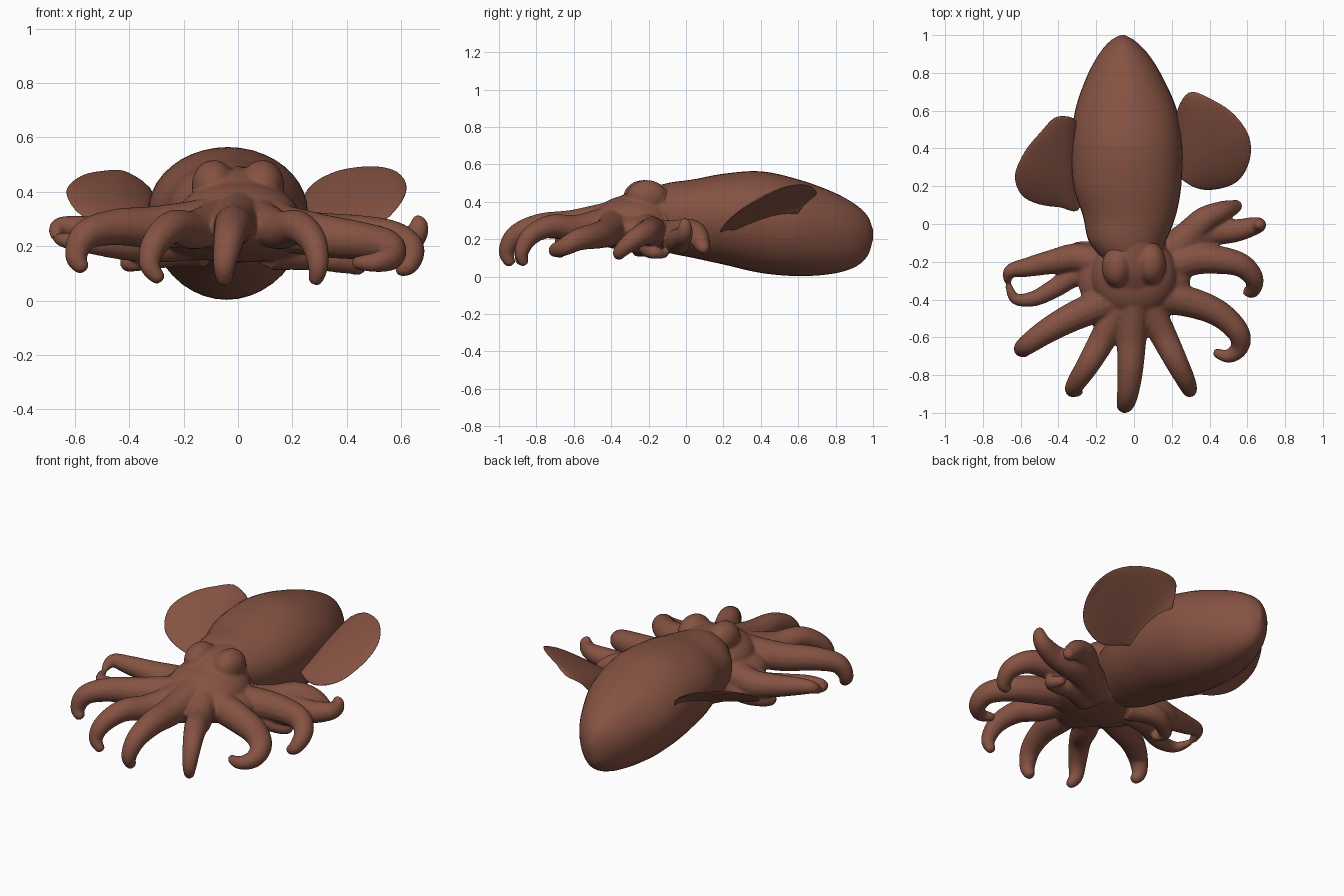
import bpy
import bmesh
import math
from mathutils import Vector

cube = bpy.data.objects.get("Cube")
if cube:
    bpy.data.objects.remove(cube, do_unlink=True)

skin = bpy.data.materials.new("reddish brown skin")
skin.use_nodes = True
SKIN_COLOUR = (0.235, 0.085, 0.055, 1)
skin.diffuse_color = SKIN_COLOUR
skin.node_tree.nodes["Principled BSDF"].inputs["Base Color"].default_value = SKIN_COLOUR


def spline(points, steps, closed=False):
    """Catmull-Rom curve through points of any dimension."""
    count = len(points)
    result = []
    for i in range(count if closed else count - 1):
        ids = [i - 1, i, i + 1, i + 2]
        ids = [k % count if closed else min(max(k, 0), count - 1) for k in ids]
        a, b, c, d = (points[k] for k in ids)
        for s in range(steps):
            t = s / steps
            result.append(tuple(
                0.5 * (2 * q + (r - p) * t + (2 * p - 5 * q + 4 * r - w) * t * t
                       + (3 * q - p - 3 * r + w) * t ** 3)
                for p, q, r, w in zip(a, b, c, d)))
    if not closed:
        result.append(tuple(points[-1]))
    return result


def skin_rings(bm, rings):
    """Bridge equal rings of coordinates and cap both ends."""
    loops = [[bm.verts.new(co) for co in ring] for ring in rings]
    sides = len(loops[0])
    for low, high in zip(loops, loops[1:]):
        for i in range(sides):
            j = (i + 1) % sides
            bm.faces.new((low[i], low[j], high[j], high[i]))
    bm.faces.new(loops[0][::-1])
    bm.faces.new(loops[-1])


def add_loft(bm, sections, sides=40, steps=6, waist=0.55):
    """Loft rounded sections: y, centre x, half width, top z, bottom z."""
    rings = []
    for y, cx, half, top, low in spline(sections, steps):
        mid = low + (top - low) * waist
        ring = []
        for i in range(sides):
            a = math.tau * i / sides
            height = top - mid if math.sin(a) > 0 else mid - low
            ring.append((cx + half * math.cos(a), y, mid + height * math.sin(a)))
        rings.append(ring)
    skin_rings(bm, rings)


def add_arm(bm, root, tip, *path):
    """Sweep a tapering round tube along a path."""
    points = [Vector(p) for p in spline(path, 8)]
    last = len(points) - 1
    rings = []
    side = None
    for i, p in enumerate(points):
        ahead = (points[min(i + 1, last)] - points[max(i - 1, 0)]).normalized()
        if side is None:
            side = ahead.cross(Vector((0, 0, 1)))
        side = (side - ahead * side.dot(ahead)).normalized()
        up = side.cross(ahead)
        t = i / last
        radius = tip + (root - tip) * (1 - t) ** 0.75
        if i == last:
            radius *= 0.4
        rings.append([p + radius * (side * math.cos(math.tau * k / 14)
                                    + up * math.sin(math.tau * k / 14)) for k in range(14)])
    skin_rings(bm, rings)


def add_ball(bm, centre, size):
    ball = bmesh.ops.create_uvsphere(bm, u_segments=32, v_segments=18, radius=1)["verts"]
    bmesh.ops.scale(bm, vec=size, verts=ball)
    bmesh.ops.translate(bm, vec=centre, verts=ball)


def finish(bm, name):
    bmesh.ops.recalc_face_normals(bm, faces=bm.faces)
    for face in bm.faces:
        face.smooth = True
    mesh = bpy.data.meshes.new(name)
    bm.to_mesh(mesh)
    bm.free()
    mesh.materials.append(skin)
    obj = bpy.data.objects.new(name, mesh)
    bpy.context.collection.objects.link(obj)
    return obj


# Mantle: long rounded bag, narrowing to the neck
bm = bmesh.new()
add_loft(bm, [
    (-0.22, -0.01, 0.12, 0.46, 0.18),
    (-0.1, -0.035, 0.2, 0.5, 0.13),
    (0.04, -0.025, 0.245, 0.52, 0.1),
    (0.2, -0.035, 0.285, 0.55, 0.065),
    (0.4, -0.038, 0.293, 0.563, 0.02),
    (0.6, -0.042, 0.27, 0.52, 0.003),
    (0.78, -0.05, 0.2, 0.455, 0.015),
    (0.9, -0.055, 0.13, 0.39, 0.05),
    (0.97, -0.06, 0.065, 0.325, 0.11),
    (1.0, -0.06, 0.01, 0.25, 0.2)])
finish(bm, "mantle")


# Fins: thin cupped paddles; the outer rim lifts well above the root line
def add_fin(name, outline, inner, front, rise, outward):
    bm = bmesh.new()
    edge = spline(outline, 5, closed=True)
    cx = sum(p[0] for p in edge) / len(edge)
    cy = sum(p[1] for p in edge) / len(edge)
    rings = []
    for i in range(25):
        a = math.pi * (i + 0.4) / 24.8
        k, lift = math.sin(a), 0.016 * math.cos(a)
        ring = []
        for px, py in edge:
            x, y = cx + (px - cx) * k, cy + (py - cy) * k
            u = min(max(outward * (x - inner) / 0.35, 0), 1)
            t = min(max((y - front) / 0.5, 0), 1)
            root = 0.21 + 0.15 * t
            rim = 0.21 + rise * t ** 0.65
            ring.append((x, y, root + (rim - root) * u ** 0.45 + 0.02 * u + lift))
        rings.append(ring)
    skin_rings(bm, rings)
    finish(bm, name)


add_fin("left_fin", [
    (0.22, 0.56), (0.29, 0.695), (0.41, 0.66), (0.53, 0.58), (0.61, 0.46),
    (0.61, 0.33), (0.54, 0.22), (0.4, 0.18), (0.29, 0.21), (0.22, 0.3)],
    0.23, 0.17, 0.31, 1)
add_fin("right_fin", [
    (-0.28, 0.5), (-0.4, 0.57), (-0.5, 0.48), (-0.58, 0.38), (-0.63, 0.26),
    (-0.6, 0.16), (-0.52, 0.11), (-0.4, 0.09), (-0.28, 0.1)],
    -0.3, 0.06, 0.325, -1)

# Head sloping down into the crown of arms
bm = bmesh.new()
add_loft(bm, [
    (0.02, -0.02, 0.17, 0.49, 0.17),
    (-0.12, 0, 0.165, 0.495, 0.15),
    (-0.25, 0, 0.165, 0.48, 0.14),
    (-0.36, 0, 0.18, 0.425, 0.15),
    (-0.48, 0, 0.16, 0.36, 0.17),
    (-0.58, -0.01, 0.08, 0.32, 0.2)], waist=0.4)
add_ball(bm, (0, -0.29, 0.25), (0.3, 0.24, 0.11))
add_ball(bm, (0, -0.27, 0.31), (0.225, 0.22, 0.13))

# Eye bulges, sunk into the head
for x, y in ((-0.09, -0.225), (0.09, -0.21)):
    add_ball(bm, (x, y, 0.425), (0.08, 0.11, 0.092))

# Front arms, arching forward and hooking down
add_arm(bm, 0.09, 0.022, (0, -0.38, 0.32), (-0.012, -0.6, 0.28), (-0.02, -0.78, 0.27),
        (-0.035, -0.91, 0.22), (-0.05, -0.96, 0.13), (-0.05, -0.93, 0.06))
add_arm(bm, 0.082, 0.02, (-0.05, -0.4, 0.3), (-0.16, -0.6, 0.26), (-0.24, -0.74, 0.27),
        (-0.305, -0.84, 0.21), (-0.325, -0.88, 0.13), (-0.28, -0.885, 0.07))
add_arm(bm, 0.082, 0.02, (0.06, -0.4, 0.3), (0.15, -0.58, 0.26), (0.22, -0.72, 0.27),
        (0.275, -0.83, 0.22), (0.295, -0.88, 0.13), (0.28, -0.86, 0.06))

# Side arms of the right
add_arm(bm, 0.09, 0.02, (-0.1, -0.4, 0.29), (-0.3, -0.48, 0.27), (-0.45, -0.56, 0.27),
        (-0.56, -0.635, 0.24), (-0.595, -0.665, 0.16), (-0.56, -0.68, 0.11))
add_arm(bm, 0.09, 0.014, (-0.12, -0.22, 0.25), (-0.3, -0.18, 0.23), (-0.43, -0.2, 0.24),
        (-0.56, -0.228, 0.26), (-0.655, -0.25, 0.27), (-0.67, -0.31, 0.23))
add_arm(bm, 0.07, 0.013, (-0.12, -0.27, 0.22), (-0.3, -0.27, 0.2), (-0.42, -0.34, 0.2),
        (-0.53, -0.395, 0.21), (-0.63, -0.395, 0.22), (-0.668, -0.31, 0.23))
add_arm(bm, 0.07, 0.018, (-0.12, -0.2, 0.19), (-0.25, -0.15, 0.18), (-0.33, -0.16, 0.16),
        (-0.4, -0.22, 0.14), (-0.36, -0.28, 0.13))

# Side arms of the left
add_arm(bm, 0.09, 0.018, (0.1, -0.38, 0.28), (0.3, -0.415, 0.24), (0.45, -0.475, 0.22),
        (0.55, -0.57, 0.2), (0.56, -0.65, 0.16), (0.5, -0.7, 0.14), (0.42, -0.675, 0.14))
add_arm(bm, 0.095, 0.018, (0.1, -0.26, 0.25), (0.3, -0.19, 0.24), (0.45, -0.19, 0.24),
        (0.57, -0.22, 0.23), (0.635, -0.29, 0.19), (0.625, -0.355, 0.13), (0.58, -0.35, 0.11))
add_arm(bm, 0.095, 0.012, (0.1, -0.22, 0.22), (0.3, -0.08, 0.21), (0.42, -0.045, 0.19),
        (0.54, -0.035, 0.2), (0.64, -0.01, 0.23), (0.665, -0.005, 0.28), (0.64, -0.01, 0.3))
add_arm(bm, 0.095, 0.017, (0.12, -0.2, 0.22), (0.28, -0.07, 0.22), (0.37, 0.02, 0.24),
        (0.46, 0.065, 0.22), (0.53, 0.09, 0.16), (0.56, 0.115, 0.14))
add_arm(bm, 0.07, 0.018, (0.12, -0.25, 0.18), (0.28, -0.2, 0.17), (0.37, -0.2, 0.15),
        (0.44, -0.17, 0.13), (0.4, -0.1, 0.12))

# Blend head, eyes and arms into one soft surface
head = finish(bm, "head_and_arms")
fuse = head.modifiers.new("fuse", "REMESH")
fuse.mode = "VOXEL"
fuse.voxel_size = 0.008
fuse.use_smooth_shade = True
soften = head.modifiers.new("soften", "SMOOTH")
soften.factor = 0.5
soften.iterations = 12
